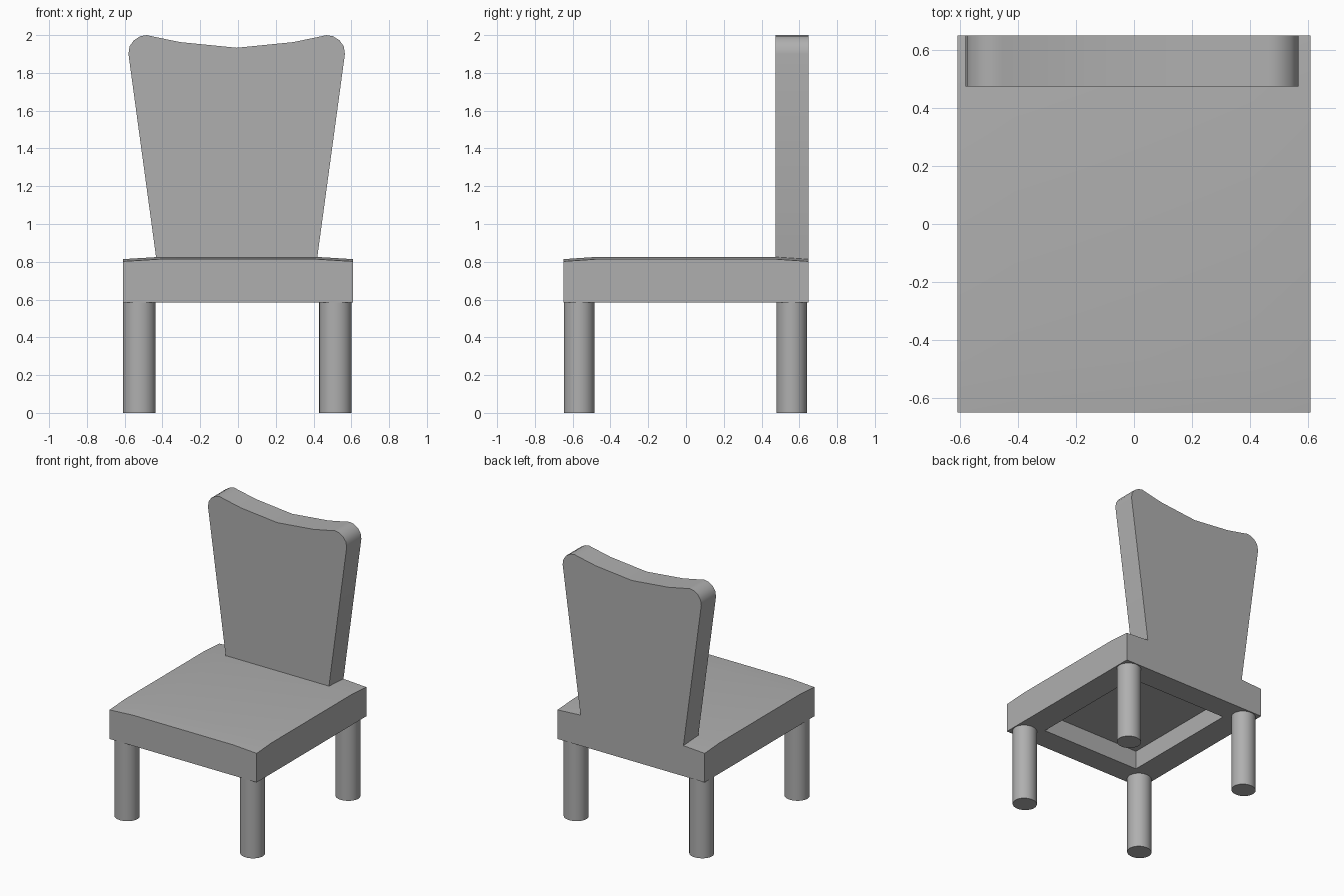
import bpy, bmesh, math
from mathutils import Vector

old = bpy.data.objects.get("Cube")
if old:
    bpy.data.objects.remove(old, do_unlink=True)

gray = bpy.data.materials.new("plain gray")
gray.use_nodes = True
color = (0.43, 0.43, 0.43, 1)
gray.diffuse_color = color
gray.node_tree.nodes["Principled BSDF"].inputs["Base Color"].default_value = color


def make_object(name, bm, angle):
    bmesh.ops.recalc_face_normals(bm, faces=bm.faces)
    mesh = bpy.data.meshes.new(name)
    bm.to_mesh(mesh)
    bm.free()
    mesh.materials.append(gray)
    obj = bpy.data.objects.new(name, mesh)
    bpy.context.collection.objects.link(obj)
    bpy.ops.object.select_all(action='DESELECT')
    obj.select_set(True)
    bpy.context.view_layer.objects.active = obj
    bpy.ops.object.shade_smooth_by_angle(angle=math.radians(angle))
    return obj


# Seat: softly crowned slab with a square recess underneath
half_x, half_y = 0.608, 0.648
inner_x, inner_y = 0.412, 0.47
bottom, edge_top, crown, recess_top = 0.585, 0.802, 0.012, 0.725
bm = bmesh.new()
bmesh.ops.create_cube(bm, size=2)
for v in bm.verts:
    v.co = (v.co.x * half_x, v.co.y * half_y, edge_top if v.co.z > 0 else bottom)
for axis, offset in ((Vector((1, 0, 0)), inner_x), (Vector((0, 1, 0)), inner_y)):
    for side in (-1, 1):
        bmesh.ops.bisect_plane(bm, geom=bm.verts[:] + bm.edges[:] + bm.faces[:],
                               plane_co=axis * offset * side, plane_no=axis)
for v in bm.verts:
    if v.co.z > bottom + 0.1:
        v.co.z += crown * ((abs(v.co.x) < 0.5) + (abs(v.co.y) < 0.5))
center = min((f for f in bm.faces if f.calc_center_median().z < bottom + 0.01),
             key=lambda f: f.calc_center_median().xy.length)
rim = center.verts[:]
bmesh.ops.delete(bm, geom=[center], context='FACES_ONLY')
ceiling = [bm.verts.new((v.co.x, v.co.y, recess_top)) for v in rim]
for i in range(4):
    j = (i + 1) % 4
    bm.faces.new((rim[i], rim[j], ceiling[j], ceiling[i]))
bm.faces.new(ceiling)
make_object("seat", bm, 30)

# Backrest: flared panel with rounded shoulders and a dipped top edge
mid_x, front_y, back_y = -0.007, 0.474, 0.648
side = [(0.418, 0.76), (0.573, 1.9), (0.567, 1.94), (0.545, 1.972),
        (0.51, 1.994), (0.475, 2.0), (0.445, 1.993), (0.3, 1.963)]
outline = side + [(0, 1.933)] + [(-x, z) for x, z in reversed(side)]
bm = bmesh.new()
panel = bm.faces.new([bm.verts.new((mid_x + x, front_y, z)) for x, z in outline])
solid = bmesh.ops.extrude_face_region(bm, geom=[panel], use_keep_orig=True)["geom"]
bmesh.ops.translate(bm, vec=(0, back_y - front_y, 0),
                    verts=[v for v in solid if isinstance(v, bmesh.types.BMVert)])
make_object("backrest", bm, 35)

# Four round legs, set slightly into the seat frame
leg_height = bottom + 0.01
for y_name, y in (("front", -0.565), ("back", 0.56)):
    for x_name, x in (("right", -0.522), ("left", 0.516)):
        bm = bmesh.new()
        bmesh.ops.create_cone(bm, cap_ends=True, segments=32, radius1=0.086,
                              radius2=0.086, depth=leg_height)
        for v in bm.verts:
            v.co = (v.co.x + x, v.co.y * 0.95 + y, v.co.z + leg_height / 2)
        make_object(y_name + "_" + x_name + "_leg", bm, 40)
